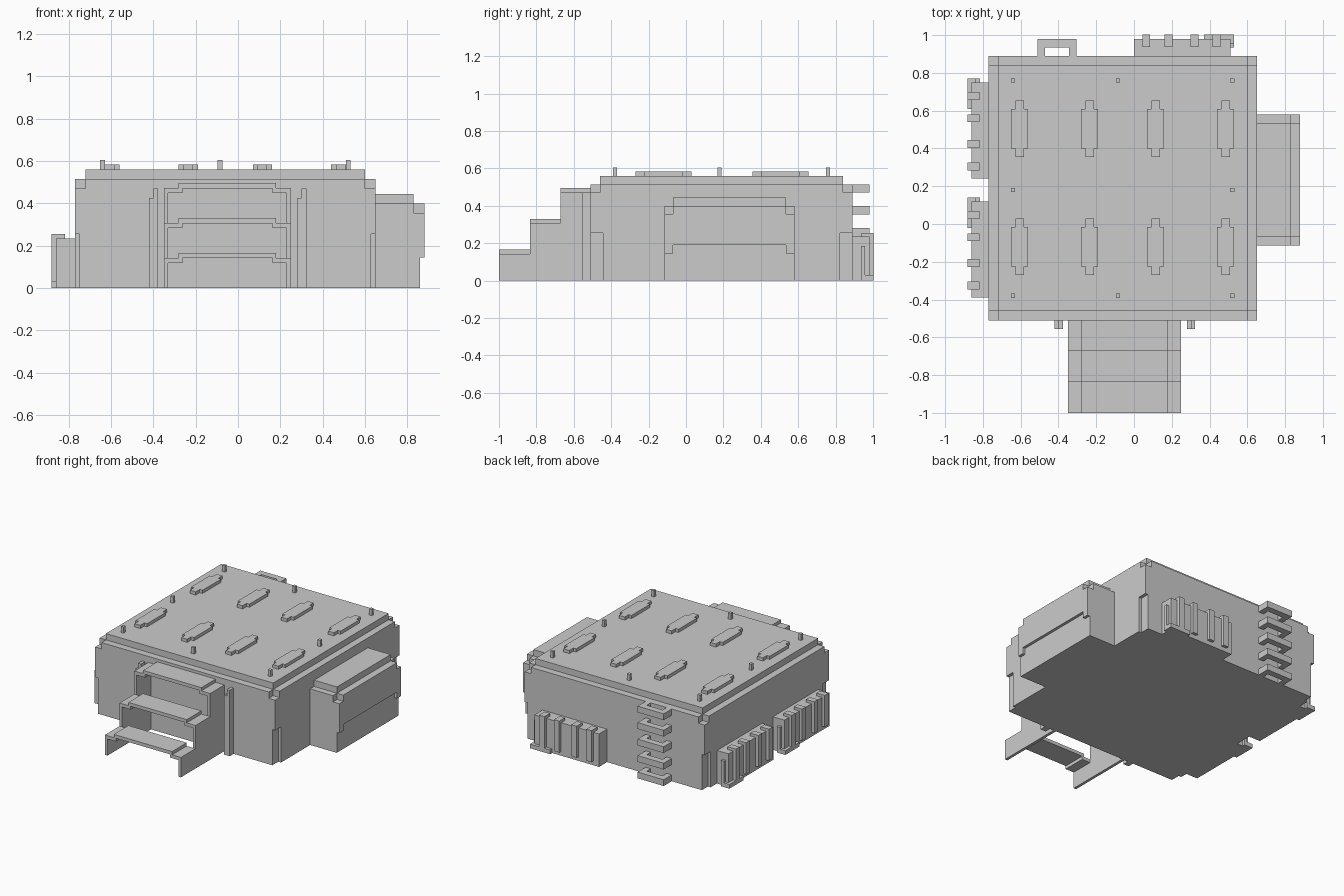
import bpy, bmesh

if "Cube" in bpy.data.objects:
    bpy.data.objects.remove(bpy.data.objects["Cube"])


def mesh_object(name, bm):
    bmesh.ops.recalc_face_normals(bm, faces=bm.faces)
    me = bpy.data.meshes.new(name)
    bm.to_mesh(me)
    bm.free()
    ob = bpy.data.objects.new(name, me)
    bpy.context.collection.objects.link(ob)
    return ob


def prism(name, pts, vec):
    """Closed polygon (3D points) swept along vec."""
    bm = bmesh.new()
    f = bm.faces.new([bm.verts.new(p) for p in pts])
    new = bmesh.ops.extrude_face_region(bm, geom=[f])["geom"]
    bmesh.ops.translate(bm, vec=vec, verts=[v for v in new if isinstance(v, bmesh.types.BMVert)])
    return mesh_object(name, bm)


def box(name, x0, x1, y0, y1, z0, z1):
    return prism(name, [(x0, y0, z0), (x1, y0, z0), (x1, y1, z0), (x0, y1, z0)], (0, 0, z1 - z0))


def notched(name, x0, x1, y0, y1, z0, z1, dx, dy):
    """Plan rectangle with its four corners cut out."""
    a, b, c, d = x0 + dx, x1 - dx, y0 + dy, y1 - dy
    plan = [(a, y0), (b, y0), (b, c), (x1, c), (x1, d), (b, d),
            (b, y1), (a, y1), (a, d), (x0, d), (x0, c), (a, c)]
    return prism(name, [(x, y, z0) for x, y in plan], (0, 0, z1 - z0))


# Main body: recessed lower corners, plain wall, notched rim, roof slab
notched("body_lower", -.77, .65, -.51, .89, 0, .255, .022, .067)
box("body_upper", -.77, .65, -.51, .89, .255, .47)
notched("body_rim", -.77, .65, -.51, .89, .47, .515, .05, .05)
box("roof_slab", -.72, .60, -.46, .84, .515, .56)

# Front stairs: open stepped arches
for i, (y0, y1) in enumerate([(-1, -.835), (-.835, -.67), (-.67, -.51)]):
    t = .165 * (i + 1)
    arch = [(-.35, 0), (-.35, t - .023), (-.28, t - .023), (-.28, t), (.18, t), (.18, t - .023),
            (.25, t - .023), (.25, 0), (.23, 0), (.23, t - .047), (.163, t - .047), (.163, t - .024),
            (-.263, t - .024), (-.263, t - .047), (-.33, t - .047), (-.33, 0)]
    prism(f"stair_step_{i + 1}", [(x, y0, z) for x, z in arch], (0, y1 - y0, 0))

# Door-side posts
for i, x in enumerate((-.42, .28)):
    box(f"front_post_short_{i}", x, x + .021, -.555, -.51, 0, .425)
    box(f"front_post_tall_{i}", x + .021, x + .043, -.555, -.51, 0, .47)

# Right side cabinet with overhanging outer panel
box("cabinet_body", .65, .86, -.115, .58, 0, .355)
prism("cabinet_rim", [(.65, -.115, .355), (.83, -.115, .355), (.83, -.07, .355), (.88, -.07, .355),
                      (.88, .535, .355), (.83, .535, .355), (.83, .58, .355), (.65, .58, .355)], (0, 0, .045))
box("cabinet_top", .65, .83, -.07, .535, .40, .445)
panel = [(-.115, .145), (-.07, .145), (-.07, .19), (.535, .19), (.535, .145), (.58, .145), (.58, .355), (-.115, .355)]
prism("cabinet_panel", [(.86, y, z) for y, z in panel], (.02, 0, 0))

# Ladder rungs on the back
for i in range(5):
    z = .1175 * i
    rung = [(-.51, .89), (-.51, .98), (-.305, .98), (-.305, .89), (-.345, .89), (-.345, .935), (-.47, .935), (-.47, .89)]
    prism(f"ladder_rung_{i + 1}", [(x, y, z) for x, y in rung], (0, 0, .045))


# Radiators: one on the back, two on the left
def radiator(name, start, place):
    def part(label, a0, a1, o0, o1, z0, z1):
        box(f"{name}_{label}", *place(start + a0, start + a1, o0, o1), z0, z1)
    part("block", 0, .51, 0, .09, .0, .235)
    for k, a in enumerate((.065, .183, .32, .437)):
        part(f"fin_{k + 1}", a - .021, a + .021, .047, .112, .03, .255)
    part("foot_pipe", .37, .53, .088, .112, 0, .03)
    part("foot_return", .51, .53, .045, .112, 0, .03)
    part("riser_pipe", .51, .53, .045, .068, 0, .185)


def on_back(a0, a1, o0, o1):
    return a0, a1, .89 + o0, .89 + o1


def on_left(a0, a1, o0, o1):
    return -.77 - o1, -.77 - o0, a0, a1


radiator("back_radiator", 0, on_back)
radiator("left_radiator_rear", .24, on_left)
radiator("left_radiator_front", -.39, on_left)

# Roof pads and pegs
for i, x in enumerate((-.605, -.235, .115, .485)):
    for j, y in enumerate((-.12, .505)):
        notched(f"roof_pad_{i}_{j}", x - .045, x + .045, y - .15, y + .15, .56, .583, .022, .045)
for i, x in enumerate((-.64, -.085, .52)):
    for j, y in enumerate((-.38, .18, .76)):
        if (i, j) != (1, 1):
            box(f"roof_peg_{i}_{j}", x - .011, x + .011, y - .011, y + .011, .56, .605)
